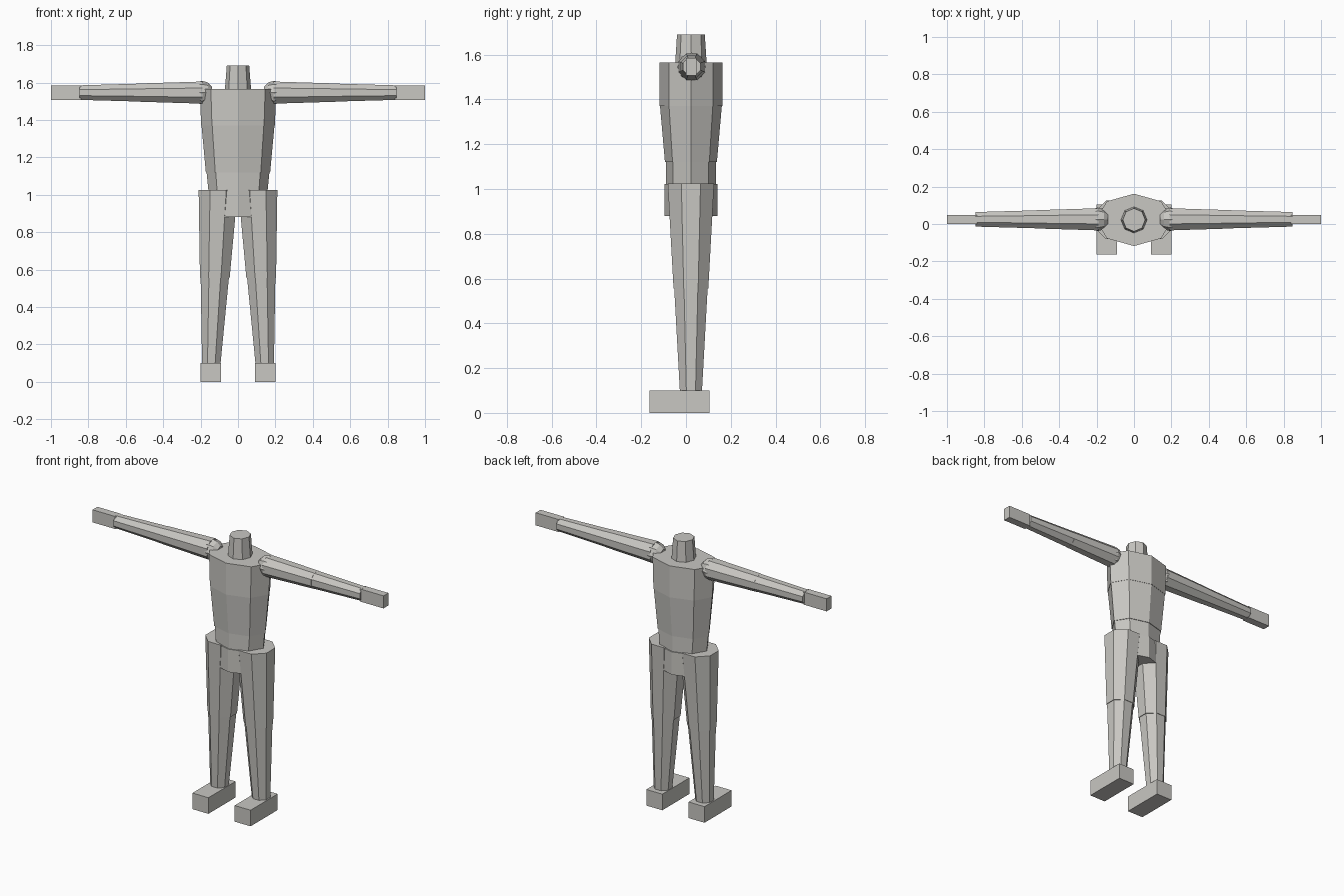
import bpy, bmesh, math
from mathutils import Vector

cube = bpy.data.objects.get("Cube")
if cube:
    bpy.data.objects.remove(cube, do_unlink=True)

GREY = (0.58, 0.57, 0.54, 1.0)
mat = bpy.data.materials.new("warm_grey")
mat.use_nodes = True
mat.diffuse_color = GREY
mat.node_tree.nodes["Principled BSDF"].inputs["Base Color"].default_value = GREY

MID_Y = 0.022  # body centre line


def finish(name, bm):
    bmesh.ops.recalc_face_normals(bm, faces=bm.faces)
    mesh = bpy.data.meshes.new(name)
    bm.to_mesh(mesh)
    bm.free()
    mesh.materials.append(mat)
    obj = bpy.data.objects.new(name, mesh)
    bpy.context.collection.objects.link(obj)
    return obj


def loft(name, rings, axis="z", turn=0.0, sides=8):
    """Closed prism through rings of (centre, half_a, half_b)."""
    bm = bmesh.new()
    loops = []
    for centre, a, b in rings:
        loop = []
        for i in range(sides):
            t = 2 * math.pi * i / sides + turn
            u, v = a * math.cos(t), b * math.sin(t)
            offset = (u, v, 0) if axis == "z" else (0, u, v)
            loop.append(bm.verts.new(Vector(centre) + Vector(offset)))
        loops.append(loop)
    for low, high in zip(loops, loops[1:]):
        for i in range(sides):
            j = (i + 1) % sides
            bm.faces.new((low[i], low[j], high[j], high[i]))
    bm.faces.new(loops[0])
    bm.faces.new(loops[-1])
    return finish(name, bm)


def box(name, low, high):
    bm = bmesh.new()
    bmesh.ops.create_cube(bm, size=1)
    low, high = Vector(low), Vector(high)
    for v in bm.verts:
        v.co = (low + high) / 2 + v.co * (high - low)
    return finish(name, bm)


# Stacked torso sections: (name, z, half width, half depth) bottom then top
torso = [
    ("pelvis", (0.88, 0.155, 0.118), (1.022, 0.165, 0.118)),
    ("waist", (1.02, 0.158, 0.112), (1.12, 0.168, 0.112)),
    ("ribcage", (1.12, 0.172, 0.116), (1.37, 0.195, 0.138)),
    ("chest", (1.37, 0.197, 0.14), (1.565, 0.205, 0.14)),
    ("neck", (1.55, 0.071, 0.071), (1.69, 0.06, 0.062)),
]
for name, *levels in torso:
    loft(name, [((0, MID_Y, z), w, d) for z, w, d in levels])

EIGHTH = math.pi / 8
ARM_Z = 1.546

for side, s in (("left", 1), ("right", -1)):
    # Legs
    loft(side + "_thigh", [((s * 0.124, MID_Y, 0.555), 0.086, 0.084),
                           ((s * 0.106, MID_Y, 1.025), 0.113, 0.112)], turn=EIGHTH)
    loft(side + "_shin", [((s * 0.143, MID_Y, 0.09), 0.053, 0.053),
                          ((s * 0.124, MID_Y, 0.56), 0.082, 0.081)], turn=EIGHTH)
    box(side + "_foot", (s * 0.145 - 0.055, -0.162, 0), (s * 0.145 + 0.055, 0.104, 0.1))

    # Arms
    loft(side + "_upper_arm", [((s * 0.19, MID_Y + 0.003, ARM_Z), 0.064, 0.064),
                               ((s * 0.52, MID_Y + 0.003, ARM_Z), 0.053, 0.053)],
         axis="x", turn=EIGHTH)
    loft(side + "_forearm", [((s * 0.52, MID_Y + 0.003, ARM_Z), 0.052, 0.052),
                             ((s * 0.847, MID_Y + 0.003, ARM_Z), 0.042, 0.042)],
         axis="x", turn=EIGHTH)

    # Faceted shoulder ball
    ball = []
    for k in range(1, 6):
        t = math.pi * k / 6
        r = 0.063 * math.sin(t)
        ball.append(((s * (0.193 - 0.063 * math.cos(t)), MID_Y + 0.003, ARM_Z), r, r))
    loft(side + "_shoulder", ball, axis="x")

    # Hand block
    box(side + "_hand", (s * 0.92 - 0.08, 0, 1.506), (s * 0.92 + 0.08, 0.048, 1.584))
